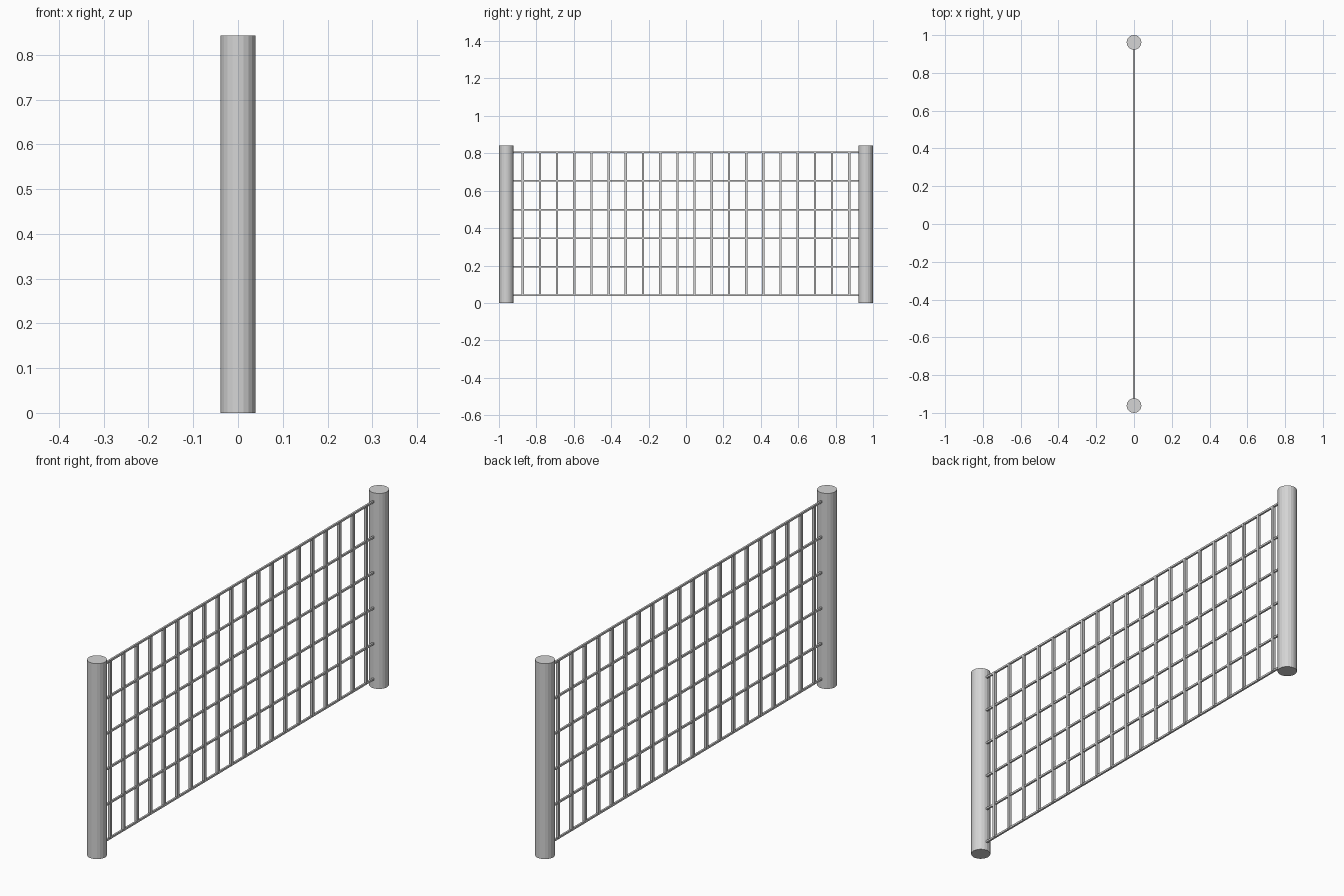
import bpy

cube = bpy.data.objects.get("Cube")
if cube:
    bpy.data.objects.remove(cube, do_unlink=True)

HEIGHT, POST_R, POST_Y = 0.843, 0.039, 0.961
RAIL_LOW, RAIL_HIGH, RAILS = 0.04, 0.805, 6
BAR_SPAN, BARS = 0.873, 20
RAIL_WIDTH, BAR_WIDTH = 0.008, 0.012

# Single grey metal
steel = bpy.data.materials.new("grey steel")
steel.use_nodes = True
grey = (0.66, 0.66, 0.66, 1)
steel.diffuse_color = grey
steel.node_tree.nodes["Principled BSDF"].inputs["Base Color"].default_value = grey


def finish(name):
    obj = bpy.context.object
    obj.name = name
    obj.data.materials.append(steel)
    return obj


def square_bar(name, size, location):
    bpy.ops.mesh.primitive_cube_add(size=1, location=location)
    bar = finish(name)
    for vert in bar.data.vertices:
        for axis in range(3):
            vert.co[axis] *= size[axis]


# Round end posts
for name, side in (("front_post", -1), ("back_post", 1)):
    bpy.ops.mesh.primitive_cylinder_add(vertices=20, radius=POST_R, depth=HEIGHT,
                                        location=(0, side * POST_Y, HEIGHT / 2))
    finish(name)

# Horizontal wires between the posts
for i in range(RAILS):
    z = RAIL_LOW + (RAIL_HIGH - RAIL_LOW) * i / (RAILS - 1)
    square_bar(f"horizontal_wire_{i + 1}", (RAIL_WIDTH, 2 * POST_Y, RAIL_WIDTH), (0, 0, z))

# Vertical bars
for i in range(BARS):
    y = -BAR_SPAN + 2 * BAR_SPAN * i / (BARS - 1)
    square_bar(f"vertical_bar_{i + 1}", (BAR_WIDTH, BAR_WIDTH, RAIL_HIGH - RAIL_LOW),
               (0, y, (RAIL_LOW + RAIL_HIGH) / 2))
